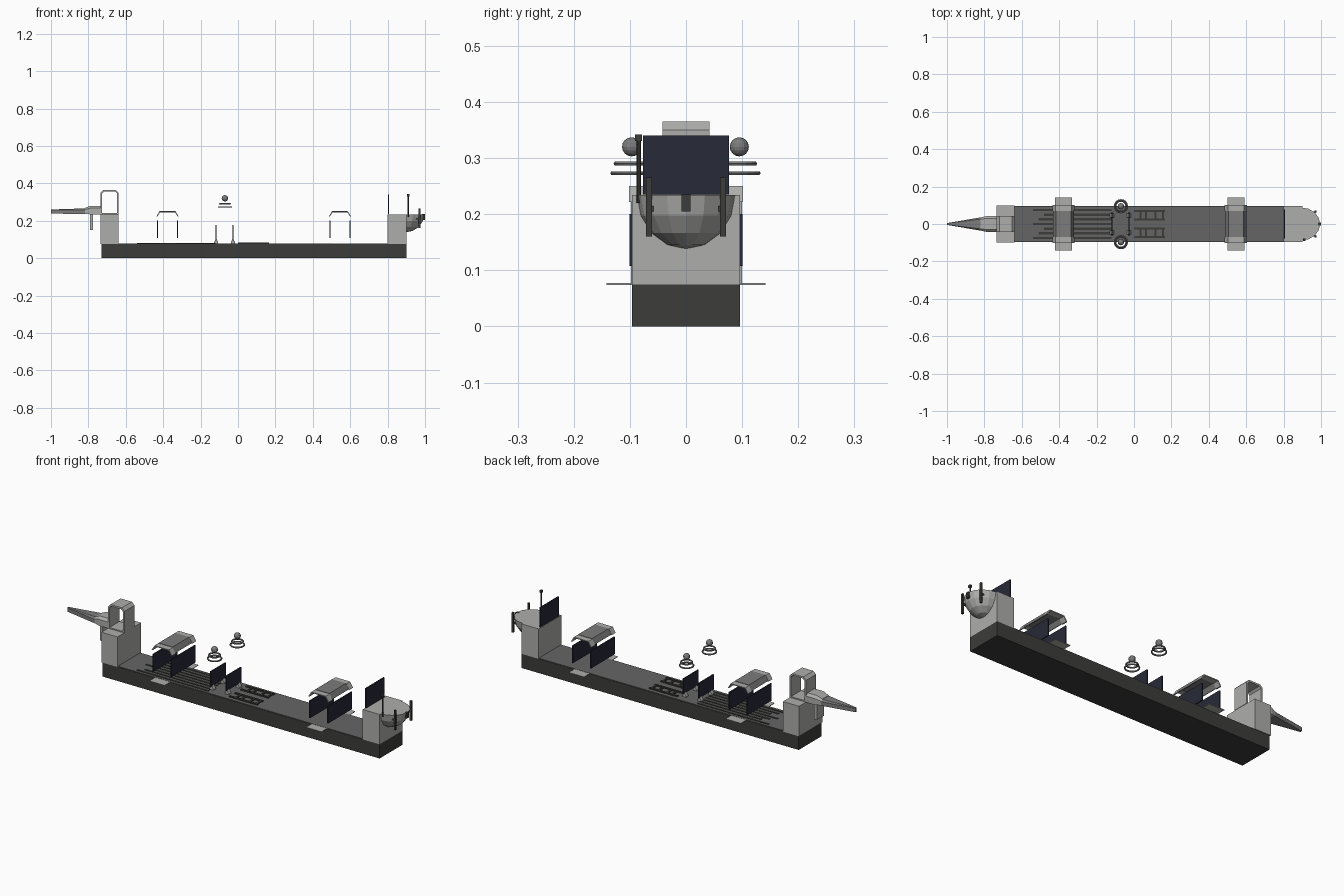
import bpy, bmesh, math
from mathutils import Vector

if "Cube" in bpy.data.objects:
    bpy.data.objects.remove(bpy.data.objects["Cube"])


def mat(name, c):
    m = bpy.data.materials.new(name)
    m.diffuse_color = (*c, 1)
    m.use_nodes = True
    m.node_tree.nodes["Principled BSDF"].inputs["Base Color"].default_value = m.diffuse_color
    return m


DARK = mat("dark_hull", (0.045, 0.045, 0.043))
DECK = mat("deck_grey", (0.13, 0.13, 0.13))
NAVY = mat("navy_panel", (0.02, 0.023, 0.04))
LIGHT = mat("light_grey", (0.42, 0.42, 0.41))
MID = mat("mid_grey", (0.2, 0.2, 0.2))


def finish(name, bm, m):
    bmesh.ops.recalc_face_normals(bm, faces=bm.faces)
    me = bpy.data.meshes.new(name)
    bm.to_mesh(me)
    bm.free()
    me.materials.append(m)
    ob = bpy.data.objects.new(name, me)
    bpy.context.collection.objects.link(ob)
    return ob


def box(name, x, y, z, m):
    """Box from (min, max) ranges."""
    bm = bmesh.new()
    bmesh.ops.create_cube(bm, size=1)
    for v in bm.verts:
        for i, r in enumerate((x, y, z)):
            v.co[i] = r[0] if v.co[i] < 0 else r[1]
    return finish(name, bm, m)


def shell(name, outer, inner, y0, y1, m):
    """Open arch band in xz (outer and inner outlines), extruded along y."""
    bm = bmesh.new()
    face = bm.faces.new([bm.verts.new((x, y0, z)) for x, z in outer + inner[::-1]])
    new = bmesh.ops.extrude_face_region(bm, geom=[face])["geom"]
    bmesh.ops.translate(bm, vec=(0, y1 - y0, 0),
                        verts=[v for v in new if isinstance(v, bmesh.types.BMVert)])
    return finish(name, bm, m)


def loft(name, sections, m):
    """Chamfered box sections along x: (x, half width, z low, z high)."""
    bm = bmesh.new()
    rings = []
    for x, w, a, b in sections:
        c = min(w, b - a) * 0.3
        rings.append([bm.verts.new((x, y, z)) for y, z in
                      ((-w, a), (w, a), (w, b - c), (w - c, b), (c - w, b), (-w, b - c))])
    for r, s in zip(rings, rings[1:]):
        for i in range(6):
            j = (i + 1) % 6
            bm.faces.new((r[i], r[j], s[j], s[i]))
    bm.faces.new(rings[0])
    bm.faces.new(rings[-1])
    return finish(name, bm, m)


def post(name, x, y, z0, z1, r, m):
    bm = bmesh.new()
    bmesh.ops.create_cone(bm, cap_ends=True, segments=8, radius1=r, radius2=r, depth=z1 - z0)
    bmesh.ops.translate(bm, verts=bm.verts, vec=(x, y, (z0 + z1) / 2))
    return finish(name, bm, m)


# hull and deck
box("hull", (-0.73, 0.9), (-0.096, 0.096), (0, 0.075), DARK)
box("deck", (-0.64, 0.8), (-0.094, 0.094), (0.075, 0.078), DECK)
for i in range(7):
    y = -0.075 + 0.025 * i
    box("deck_rail", (-0.54 + 0.03 * (i % 3), -0.12), (y - 0.006, y + 0.006), (0.078, 0.081), DARK)
for s in (-1, 1):
    for k in (0.025, 0.07):
        box("frame_rail", (0.0, 0.165), (s * k - 0.005, s * k + 0.005), (0.078, 0.084), DARK)
    for x in (0.03, 0.06, 0.11, 0.15):
        a, b = sorted((s * 0.022, s * 0.073))
        box("frame_tie", (x, x + 0.01), (a, b), (0.078, 0.083), DARK)

# left tower, hollow head, neck and snout
box("left_tower", (-0.735, -0.64), (-0.098, 0.1), (0.075, 0.235), LIGHT)
hx0, hx1 = -0.735, -0.638
shell("head_frame",
      [(hx0, 0.235), (hx0, 0.35), (hx0 + 0.015, 0.365), (hx1 - 0.015, 0.365), (hx1, 0.35), (hx1, 0.235)],
      [(hx0 + 0.009, 0.235), (hx0 + 0.009, 0.346), (hx0 + 0.019, 0.356),
       (hx1 - 0.019, 0.356), (hx1 - 0.009, 0.346), (hx1 - 0.009, 0.235)], -0.042, 0.042, LIGHT)
box("head_floor", (hx0, hx1), (-0.042, 0.042), (0.235, 0.241), LIGHT)
loft("neck", [(-0.82, 0.035, 0.238, 0.268), (-0.79, 0.042, 0.234, 0.28), (-0.73, 0.042, 0.234, 0.28)], LIGHT)
loft("snout", [(-1.0, 0.005, 0.238, 0.26), (-0.815, 0.036, 0.236, 0.266)], MID)
box("neck_support", (-0.79, -0.775), (-0.03, 0.03), (0.15, 0.236), LIGHT)

# right tower with half-bowl nose
box("right_tower", (0.8, 0.9), (-0.096, 0.096), (0.075, 0.234), LIGHT)
bm = bmesh.new()
bmesh.ops.create_uvsphere(bm, u_segments=16, v_segments=8, radius=1)
for co, no in (((0, 0, 0), (0, 0, 1)), ((0, 0, 0), (-1, 0, 0))):
    bmesh.ops.bisect_plane(bm, geom=bm.verts[:] + bm.edges[:] + bm.faces[:], plane_co=co,
                           plane_no=no, clear_outer=True, dist=1e-5)
    bmesh.ops.holes_fill(bm, edges=[e for e in bm.edges if e.is_boundary])
for v in bm.verts:
    v.co = Vector((0.895 + v.co.x * 0.1, v.co.y * 0.088, 0.234 + v.co.z * 0.096))
finish("nose_bowl", bm, LIGHT)
box("tower_panel", (0.801, 0.807), (-0.077, 0.077), (0.235, 0.34), NAVY)
post("antenna", 0.91, -0.084, 0.22, 0.335, 0.004, DARK)
box("antenna_cap", (0.904, 0.916), (-0.091, -0.078), (0.33, 0.342), DARK)
for s in (-1, 1):
    box("nose_bar", (0.966, 0.976), (s * 0.066 - 0.005, s * 0.066 + 0.005), (0.16, 0.265), DARK)
    box("nose_bar_arm", (0.93, 0.97), (s * 0.062 - 0.004, s * 0.062 + 0.004), (0.205, 0.215), DARK)
box("nose_tip", (0.985, 0.999), (-0.008, 0.008), (0.205, 0.235), DARK)

# two tunnel canopies with side panels and boarding plates
for cx in (-0.377, 0.545):
    def arch(w, z, d):
        return [(cx - w, z), (cx - w + d, z + 0.028), (cx + w - d, z + 0.028), (cx + w, z)]
    shell("canopy_roof", arch(0.057, 0.224, 0.016), arch(0.053, 0.223, 0.015)[:1]
          + [(cx - 0.04, 0.247), (cx + 0.04, 0.247)] + [(cx + 0.053, 0.223)], -0.07, 0.07, MID)
    for y0 in (-0.102, 0.07):
        shell("canopy_rim", arch(0.06, 0.222, 0.017),
              [(cx - 0.054, 0.222), (cx - 0.04, 0.245), (cx + 0.04, 0.245), (cx + 0.054, 0.222)],
              y0, y0 + 0.032, LIGHT)
    for s in (-1, 1):
        x = cx + s * 0.053
        box("canopy_panel", (x - 0.003, x + 0.003), (-0.101, 0.101), (0.108, 0.2), NAVY)
        a, b = sorted((s * 0.094, s * 0.142))
        box("boarding_plate", (cx - 0.045, cx + 0.045), (a, b), (0.074, 0.077), LIGHT)

# centre screens on feet
for x in (-0.117, -0.027):
    box("screen", (x - 0.003, x + 0.003), (-0.063, 0.063), (0.098, 0.178), NAVY)
    for y in (-0.045, 0.045):
        loft("screen_foot", [(x - 0.011, 0.01, 0.076, 0.085), (x, 0.01, 0.076, 0.106),
                             (x + 0.011, 0.01, 0.076, 0.085)], LIGHT).location.y = y

# floating spheres over stacked rings
for y in (-0.097, 0.095):
    for r, z in ((0.034, 0.273), (0.028, 0.29)):
        bpy.ops.mesh.primitive_torus_add(major_segments=16, minor_segments=6, major_radius=r,
                                         minor_radius=0.004, location=(-0.07, y, z))
        ring = bpy.context.object
        ring.name = "halo_ring"
        ring.data.materials.append(MID)
    bm = bmesh.new()
    bmesh.ops.create_uvsphere(bm, u_segments=12, v_segments=8, radius=0.017)
    bmesh.ops.translate(bm, verts=bm.verts, vec=(-0.07, y, 0.32))
    finish("beacon_sphere", bm, MID)
